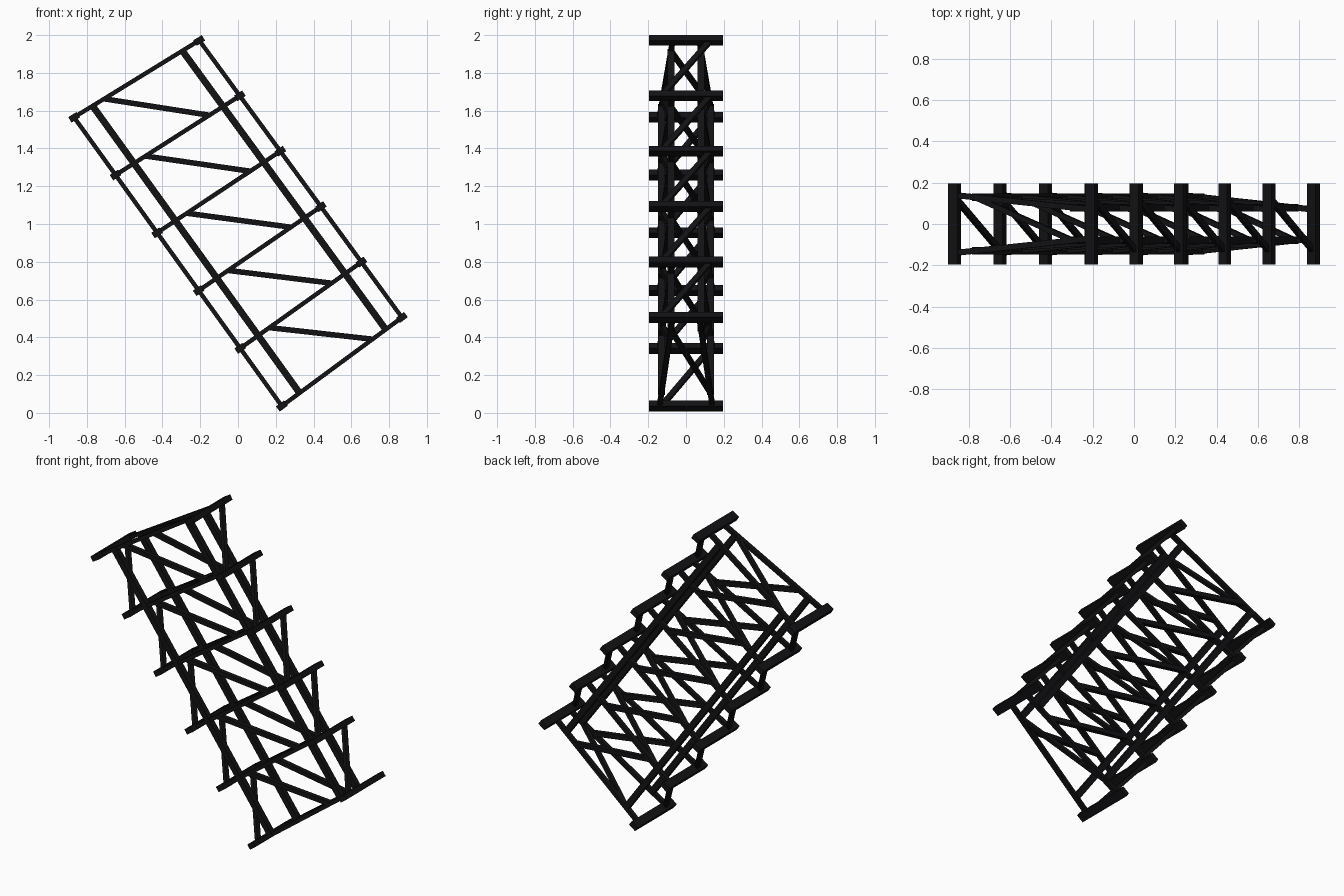
import bpy
from mathutils import Vector, Matrix

if "Cube" in bpy.data.objects:
    bpy.data.objects.remove(bpy.data.objects["Cube"])

mat = bpy.data.materials.new("black_paint")
mat.diffuse_color = (0.006, 0.006, 0.007, 1)
mat.use_nodes = True
mat.node_tree.nodes["Principled BSDF"].inputs["Base Color"].default_value = mat.diffuse_color

BOX_FACES = [(0, 1, 3, 2), (4, 6, 7, 5), (0, 4, 5, 1),
             (2, 3, 7, 6), (0, 2, 6, 4), (1, 5, 7, 3)]


def bar(name, a, b, w, h, ref=(0, 1, 0)):
    """Rectangular bar from a to b; w is measured along ref, h across it."""
    a, b = Vector(a), Vector(b)
    d = (b - a).normalized()
    u = Vector(ref)
    u = (u - d * u.dot(d)).normalized()
    v = d.cross(u)
    verts = [p + u * (i * w / 2) + v * (j * h / 2)
             for p in (a, b) for i in (-1, 1) for j in (-1, 1)]
    me = bpy.data.meshes.new(name)
    me.from_pydata([tuple(p) for p in verts], [], BOX_FACES)
    me.validate()
    import bmesh
    bm = bmesh.new()
    bm.from_mesh(me)
    bmesh.ops.recalc_face_normals(bm, faces=bm.faces)
    bm.to_mesh(me)
    bm.free()
    me.materials.append(mat)
    ob = bpy.data.objects.new(name, me)
    bpy.context.collection.objects.link(ob)
    return ob


# Corner points of the tilted ladder frame in the xz plane
L_TOP, L_BOT = Vector((-0.868, 0, 1.565)), Vector((0.232, 0, 0.036))
R_TOP, R_BOT = Vector((-0.205, 0, 1.972)), Vector((0.868, 0, 0.505))
N = 5
YL, YR = 0.14, 0.07


def pt(level, t, side):
    """Point on the rung of a level; t runs left to right, side is -1..1."""
    k = level / N
    p = L_TOP.lerp(L_BOT, k).lerp(R_TOP.lerp(R_BOT, k), t)
    p.y = side * (YL + (YR - YL) * t)
    return p


# Crossbars and rungs
for i in range(N + 1):
    rung_dir = (pt(i, 1, 0) - pt(i, 0, 0)).normalized()
    for t, label in ((0, "left"), (1, "right")):
        c = pt(i, t, 0)
        y = Vector((0, 0.195, 0))
        bar(f"crossbar_{label}_{i}", c - y, c + y, 0.052, 0.034, rung_dir)
    for s in (-1, 1):
        bar(f"rung_{i}", pt(i, 0, s), pt(i, 1, s), 0.028, 0.023)
    # Diagonal brace across each rung pair
    bar(f"rung_brace_{i}", pt(i, 0.15, 1), pt(i, 0.86, -1), 0.026, 0.022)

# Long main chords
for s in (-1, 1):
    for t, label in ((0.148, "left"), (0.865, "right")):
        bar(f"chord_{label}", pt(0, t, s), pt(N, t, s), 0.036, 0.036)

for i in range(N):
    # Side diagonals
    for s in (-1, 1):
        bar(f"side_brace_{i}", pt(i, 0.24, s), pt(i + 1, 0.755, s), 0.028, 0.029)
    # Outer diagonals linking neighbouring crossbars
    for t, label in ((0, "left"), (1, "right")):
        a, b = pt(i, t, 0), pt(i + 1, t, 0)
        a.y, b.y = 0.13, -0.13
        bar(f"outer_brace_{label}_{i}", a, b, 0.028, 0.023)
